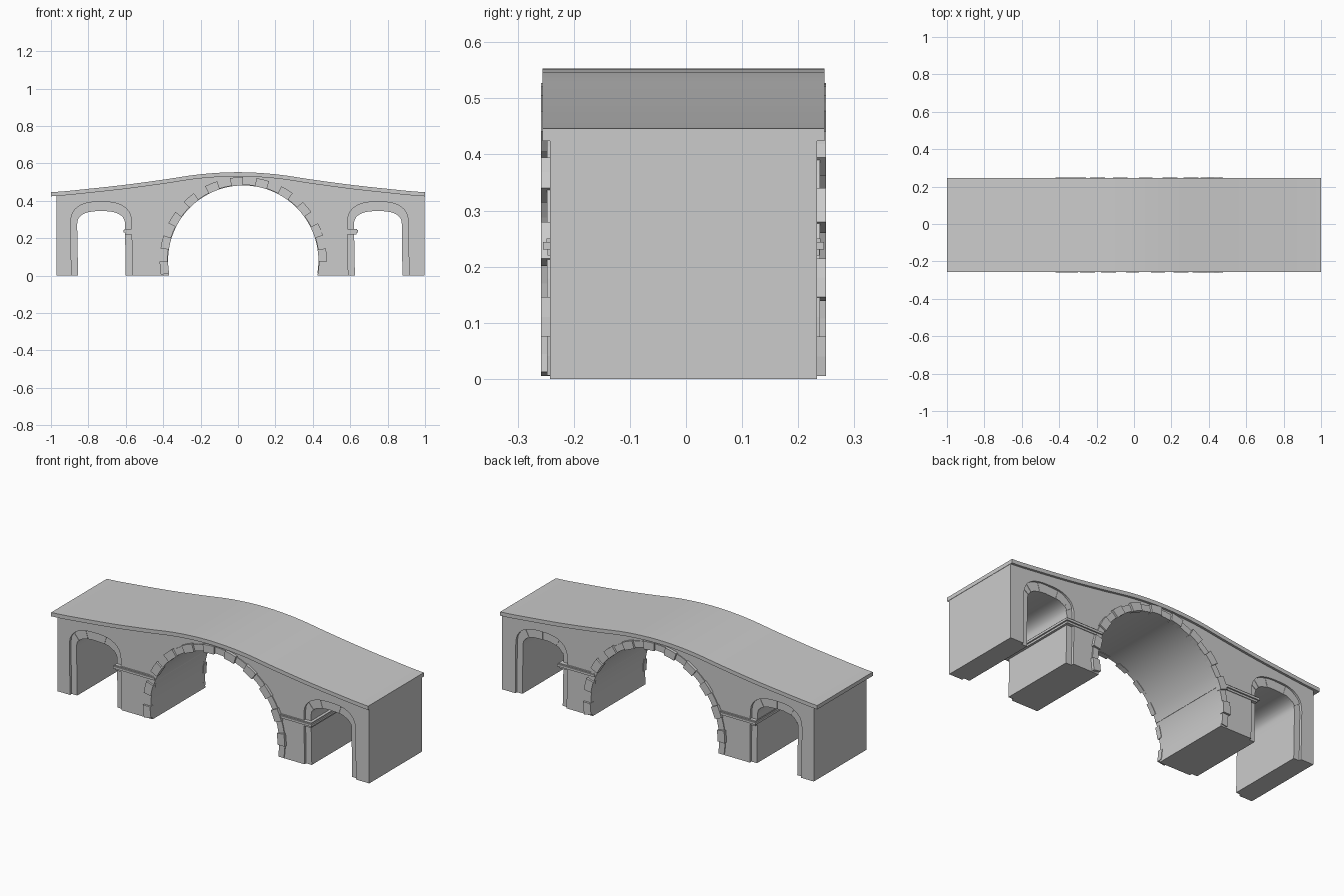
import bpy, bmesh, math

if "Cube" in bpy.data.objects:
    bpy.data.objects.remove(bpy.data.objects["Cube"])

YC = -0.0045            # the bridge sits very slightly towards the front
CX, CZ, R = 0.028, 0.08, 0.405   # main arch circle
SIDES = (-0.732, 0.748)          # side arch centres


def mesh_object(name, bm, smooth=False):
    bmesh.ops.recalc_face_normals(bm, faces=bm.faces)
    me = bpy.data.meshes.new(name)
    bm.to_mesh(me)
    bm.free()
    ob = bpy.data.objects.new(name, me)
    bpy.context.collection.objects.link(ob)
    if smooth:
        bpy.context.view_layer.objects.active = ob
        ob.select_set(True)
        bpy.ops.object.shade_smooth_by_angle(angle=math.radians(25))
        ob.select_set(False)
    return ob


def prism(bm, pts, y0, y1):
    """Extrude an (x, z) outline between two depths."""
    a = [bm.verts.new((x, y0, z)) for x, z in pts]
    b = [bm.verts.new((x, y1, z)) for x, z in pts]
    bm.faces.new(a)
    bm.faces.new(b[::-1])
    n = len(pts)
    for i in range(n):
        j = (i + 1) % n
        bm.faces.new((a[i], a[j], b[j], b[i]))


def deck_z(x):
    """Height of the roadway, by smooth interpolation of a few stations."""
    zs = [0.446, 0.464, 0.486, 0.513, 0.542, 0.553, 0.542, 0.513, 0.486, 0.464, 0.446]
    t = max(0.0, min(9.9999, (x + 1) * 5))
    i = int(t)
    f = t - i
    p0, p1 = zs[max(i - 1, 0)], zs[i]
    p2, p3 = zs[i + 1], zs[min(i + 2, 10)]
    return p1 + 0.5 * f * (p2 - p0 + f * (2 * p0 - 5 * p1 + 4 * p2 - p3
                                          + f * (3 * (p1 - p2) + p3 - p0)))


def side_arch(c, half, spring, rise, n=2.6, steps=20):
    """Flat-topped arch outline from left to right, without the feet."""
    out = []
    for i in range(steps + 1):
        a = math.pi * (1 - i / steps)
        ca, sa = math.cos(a), max(math.sin(a), 0)
        out.append((c + half * math.copysign(abs(ca) ** (2 / n), ca),
                    spring + rise * sa ** (2 / n)))
    return out


INNER = (0.128, 0.27, 0.075)
OUTER = (0.163, 0.275, 0.12)
A0 = math.pi + math.asin(CZ / R)   # arc runs just past a half circle
A1 = -math.asin(CZ / R)


def wall_outline(opening):
    def notch(c):
        p = side_arch(c, *opening)
        return [(p[0][0] + 0.005, 0)] + p + [(p[-1][0] + 0.003, 0)]
    main = [(CX + R * math.cos(A0 + (A1 - A0) * i / 48),
             CZ + R * math.sin(A0 + (A1 - A0) * i / 48)) for i in range(49)]
    pts = [(-0.97, 0)] + notch(SIDES[0]) + main + notch(SIDES[1]) + [(0.998, 0)]
    xs = [0.998 - 1.968 * i / 40 for i in range(41)]
    return pts + [(x, deck_z(x) - 0.012) for x in xs]


# Core wall with narrow openings, faced by two skins with wider openings
for name, opening, y0, y1 in (("core_wall", INNER, -0.223, 0.223),
                              ("front_wall", OUTER, -0.238, -0.222),
                              ("back_wall", OUTER, 0.222, 0.238)):
    bm = bmesh.new()
    prism(bm, wall_outline(opening), YC + y0, YC + y1)
    mesh_object(name, bm, True)

# Humped roadway slab
bm = bmesh.new()
xs = [-1 + i / 20 for i in range(41)]
prism(bm, [(x, deck_z(x)) for x in xs] + [(x, deck_z(x) - 0.022) for x in xs[::-1]],
      YC - 0.251, YC + 0.251)
mesh_object("deck", bm, True)

# Main arch stones, every second one standing proud
N = 22
for side, s in (("front", -1), ("back", 1)):
    bm = bmesh.new()
    for k in range(N):
        proud = k % 2 == (0 if s < 0 else 1)
        b0, b1 = (A0 - 0.03 + (A1 - A0 + 0.06) * (k + d) / N for d in (0, 1))
        r0, r1 = R - (0.003 if proud else 0), R + (0.042 if proud else 0.036)
        pts = [(CX + r * math.cos(a), CZ + r * math.sin(a))
               for r, a in ((r0, b0), (r1, b0), (r1, (b0 + b1) / 2), (r1, b1),
                            (r0, b1), (r0, (b0 + b1) / 2))]
        prism(bm, pts, YC + s * 0.225, YC + s * (0.254 if proud else 0.243))
    mesh_object(side + "_arch_stones", bm)

# Recessed stones over the side arches
for side, s in (("front", -1), ("back", 1)):
    bm = bmesh.new()
    for c in SIDES:
        a, b = side_arch(c, *INNER), side_arch(c, *OUTER)
        for i in range(2, 18, 2):
            pts = a[i:i + 3] + b[i:i + 3][::-1]
            prism(bm, pts, YC + s * 0.21, YC + s * (0.228 if i % 4 else 0.226))
    mesh_object(side + "_side_arch_stones", bm)

# Two-step moulding around each river pier
for name, x0, x1 in (("left_moulding", -0.612, -0.35), ("right_moulding", 0.407, 0.642)):
    bm = bmesh.new()
    left = x0 < 0
    for z0, z1, inset in ((0.220, 0.231, 0.008), (0.231, 0.244, 0.0), (0.244, 0.250, 0.006)):
        l, r = (x0 + inset, x1) if left else (x0, x1 - inset)
        prism(bm, [(l, z0), (r, z0), (r, z1), (l, z1)],
              YC - 0.250 + inset, YC + 0.250 - inset)
    mesh_object(name, bm)
